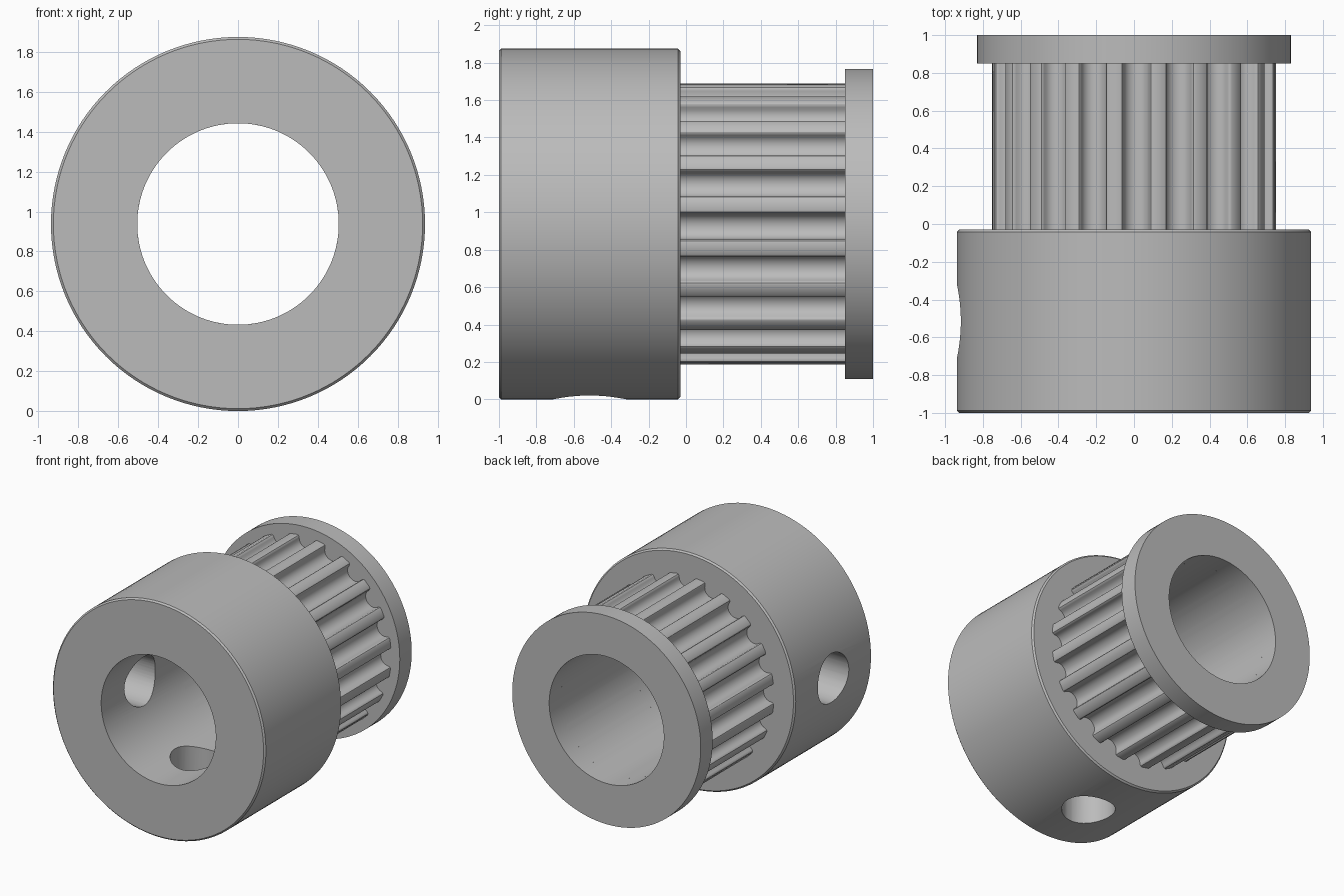
import bpy, bmesh
from math import pi, sin, cos, radians
from mathutils import Matrix, Vector

AXIS_Z = 0.9375      # height of the shaft axis
BORE = 0.505
HUB_R = 0.9375
TOOTH_R = 0.755
FLANGE_R = 0.83
HUB_BACK, FLANGE_FRONT = -0.03, 0.85
TEETH = 20
SEGMENTS = 128

default = bpy.data.objects.get("Cube")
if default:
    bpy.data.objects.remove(default, do_unlink=True)

metal = bpy.data.materials.new("grey metal")
metal.use_nodes = True
GREY = (0.5, 0.5, 0.5, 1)
metal.diffuse_color = GREY
metal.node_tree.nodes["Principled BSDF"].inputs["Base Color"].default_value = GREY


def make_object(name, bm):
    bmesh.ops.recalc_face_normals(bm, faces=bm.faces)
    mesh = bpy.data.meshes.new(name)
    bm.to_mesh(mesh)
    bm.free()
    mesh.materials.append(metal)
    obj = bpy.data.objects.new(name, mesh)
    bpy.context.collection.objects.link(obj)
    return obj


def select_only(obj):
    bpy.ops.object.select_all(action='DESELECT')
    obj.select_set(True)
    bpy.context.view_layer.objects.active = obj


def smooth(obj):
    select_only(obj)
    bpy.ops.object.shade_smooth_by_angle(angle=radians(30))


def lathe(name, profile):
    """Revolve a closed (radius, y) profile around the shaft axis."""
    bm = bmesh.new()
    rings = []
    for i in range(SEGMENTS):
        a = 2 * pi * i / SEGMENTS
        rings.append([bm.verts.new((r * cos(a), y, AXIS_Z + r * sin(a))) for r, y in profile])
    n = len(profile)
    for i in range(SEGMENTS):
        here, there = rings[i], rings[(i + 1) % SEGMENTS]
        for j in range(n):
            k = (j + 1) % n
            bm.faces.new((here[j], here[k], there[k], there[j]))
    return make_object(name, bm)


def groove_profile():
    """Half-round belt groove as (sideways offset, depth) pairs."""
    radius, centre = 0.069, 0.024
    side = [(0.0875, 0.0), (0.077, 0.005), (0.071, 0.013)]
    arc = [(radius * cos(pi * i / 12), centre + radius * sin(pi * i / 12)) for i in range(13)]
    return side + arc + [(-x, d) for x, d in reversed(side)]


# Hub with chamfered rims
c = 0.012
hub = lathe("hub", [(BORE, -1), (HUB_R - c, -1), (HUB_R, -1 + c),
                    (HUB_R, HUB_BACK - c), (HUB_R - c, HUB_BACK), (BORE, HUB_BACK)])

# Two set screw holes, at the side and underneath
for direction in (Vector((-1, 0, 0)), Vector((0, 0, -1))):
    bm = bmesh.new()
    bmesh.ops.create_cone(bm, cap_ends=True, segments=48, radius1=0.195, radius2=0.195, depth=0.9)
    turn = direction.to_track_quat('Z', 'Y').to_matrix().to_4x4()
    place = Matrix.Translation(Vector((0, -0.515, AXIS_Z)) + direction * 0.75)
    bmesh.ops.transform(bm, matrix=place @ turn, verts=bm.verts)
    cutter = make_object("screw_hole_cutter", bm)
    cutter.hide_render = True
    cut = hub.modifiers.new("screw hole", 'BOOLEAN')
    cut.operation, cut.solver, cut.object = 'DIFFERENCE', 'EXACT', cutter
    select_only(hub)
    bpy.ops.object.modifier_apply(modifier=cut.name)
    bpy.data.objects.remove(cutter, do_unlink=True)
smooth(hub)

# Toothed belt section: groove outline repeated round the axis
outline = []
for t in range(TEETH):
    a = 2 * pi * t / TEETH - radians(1)
    for offset, depth in reversed(groove_profile()):
        r = (TOOTH_R ** 2 - offset ** 2) ** 0.5 - depth
        outline.append((r * cos(a) - offset * sin(a), r * sin(a) + offset * cos(a)))
bm = bmesh.new()
columns = []
for x, z in outline:
    inner = Vector((x, z)).normalized() * BORE
    columns.append([bm.verts.new((px, y, AXIS_Z + pz))
                    for px, pz, y in ((x, z, HUB_BACK), (x, z, FLANGE_FRONT),
                                      (inner.x, inner.y, FLANGE_FRONT), (inner.x, inner.y, HUB_BACK))])
for here, there in zip(columns, columns[1:] + columns[:1]):
    for j in range(4):
        k = (j + 1) % 4
        bm.faces.new((here[j], here[k], there[k], there[j]))
smooth(make_object("toothed_section", bm))

# Rear belt flange
smooth(lathe("flange", [(BORE, FLANGE_FRONT), (FLANGE_R, FLANGE_FRONT), (FLANGE_R, 1), (BORE, 1)]))
